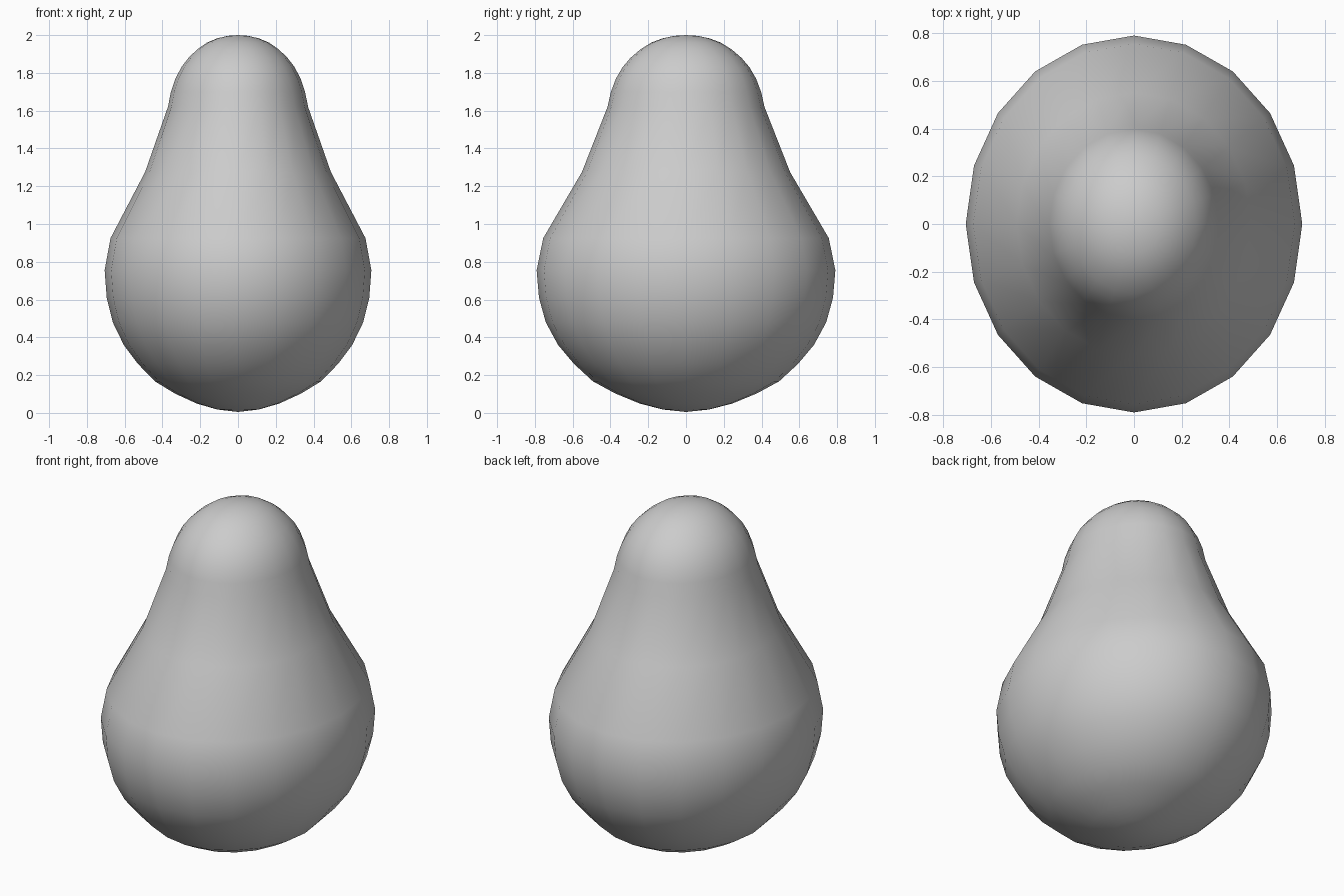
import bpy, bmesh, math

if "Cube" in bpy.data.objects:
    bpy.data.objects.remove(bpy.data.objects["Cube"])

SIDES = 20
Y_STRETCH = 1.12
BOTTOM, TOP = 0.005, 2.0
# profile from bottom to top: (half width in x, height)
PROFILE = [(0.11, 0.018), (0.22, 0.05), (0.335, 0.103), (0.44, 0.167),
           (0.53, 0.26), (0.605, 0.36), (0.663, 0.48), (0.695, 0.61),
           (0.706, 0.755), (0.675, 0.925), (0.492, 1.275), (0.371, 1.62),
           (0.355, 1.70), (0.331, 1.77), (0.30, 1.83), (0.262, 1.88),
           (0.215, 1.925), (0.165, 1.96), (0.11, 1.983), (0.055, 1.996)]

bm = bmesh.new()

# body: oval rings stacked along the profile
rings = []
for r, z in PROFILE:
    rings.append([bm.verts.new((r * math.cos(a), r * Y_STRETCH * math.sin(a), z))
                  for a in (2 * math.pi * i / SIDES for i in range(SIDES))])
for low, high in zip(rings, rings[1:]):
    for i in range(SIDES):
        j = (i + 1) % SIDES
        bm.faces.new((low[i], low[j], high[j], high[i]))

# closing fans at both poles
base = bm.verts.new((0, 0, BOTTOM))
tip = bm.verts.new((0, 0, TOP))
for i in range(SIDES):
    j = (i + 1) % SIDES
    bm.faces.new((base, rings[0][j], rings[0][i]))
    bm.faces.new((tip, rings[-1][i], rings[-1][j]))

for f in bm.faces:
    f.smooth = True
mesh = bpy.data.meshes.new("pear_body")
bm.to_mesh(mesh)
bm.free()
body = bpy.data.objects.new("pear_body", mesh)
bpy.context.collection.objects.link(body)
